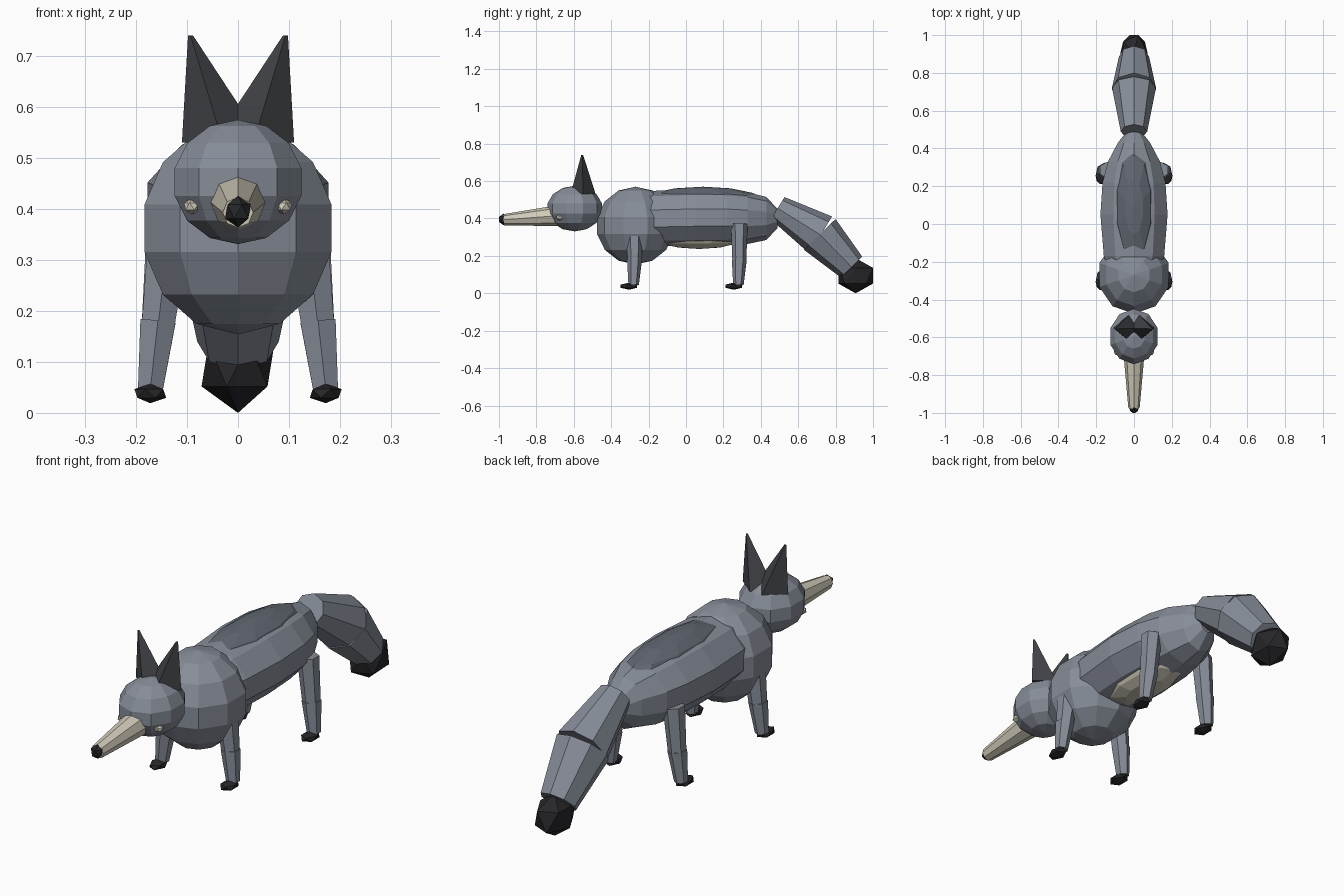
import bpy, bmesh
from math import sin, cos, pi
from mathutils import Vector, Matrix

if "Cube" in bpy.data.objects:
    bpy.data.objects.remove(bpy.data.objects["Cube"])


def mat(name, *rgb):
    m = bpy.data.materials.new(name)
    m.diffuse_color = (*rgb, 1)
    m.use_nodes = True
    m.node_tree.nodes["Principled BSDF"].inputs["Base Color"].default_value = m.diffuse_color
    return m


FUR = mat("fur", .24, .265, .315)
SADDLE = mat("saddle_fur", .12, .135, .165)
CREAM = mat("cream", .63, .59, .48)
DARK = mat("dark_ear", .05, .053, .06)
BLACK = mat("black", .02, .02, .023)


def finish(name, bm, m, mirror):
    bmesh.ops.remove_doubles(bm, verts=bm.verts, dist=1e-5)
    bmesh.ops.recalc_face_normals(bm, faces=bm.faces)
    me = bpy.data.meshes.new(name)
    bm.to_mesh(me)
    bm.free()
    me.materials.append(m)
    ob = bpy.data.objects.new(name, me)
    bpy.context.collection.objects.link(ob)
    if mirror:
        ob.modifiers.new("Mirror", 'MIRROR').use_mirror_merge = False


def loft(name, stations, axis, n, m, mirror=False):
    """Skin n-sided rings (centre, x radius, other radius) set square to axis."""
    bm = bmesh.new()
    a = Vector(axis).normalized()
    v = a.cross(Vector((1, 0, 0))).normalized()
    u = v.cross(a)
    rings = [[bm.verts.new(Vector(c) + u * ru * sin(2 * pi * i / n) + v * rv * cos(2 * pi * i / n))
              for i in range(n)] for c, ru, rv in stations]
    for p, q in zip(rings, rings[1:]):
        for i in range(n):
            j = (i + 1) % n
            bm.faces.new((p[i], p[j], q[j], q[i]))
    for k in (0, -1):
        if stations[k][1] > 0:
            bm.faces.new(rings[k])
    finish(name, bm, m, mirror)


def ball(name, c, r, m, axis=(0, 0, 1), n=10, rows=7):
    a = Vector(axis)
    length = abs(a.dot(Vector(r)))
    other = r[1] if a.z else r[2]
    st = [(Vector(c) - a * length * cos(pi * k / rows),
           r[0] * sin(pi * k / rows) if 0 < k < rows else 0,
           other * sin(pi * k / rows) if 0 < k < rows else 0) for k in range(rows + 1)]
    loft(name, st, axis, n, m)


def tube(name, p, q, r1, r2, n, m, mirror=False):
    loft(name, [(p, r1, r1), (q, r2, r2)], Vector(q) - Vector(p), n, m, mirror)


def gem(name, c, r, m, mirror=False):
    bm = bmesh.new()
    bmesh.ops.create_icosphere(bm, subdivisions=1, radius=1,
                               matrix=Matrix.Translation(c) @ Matrix.Diagonal((*r, 1)))
    finish(name, bm, m, mirror)


# Trunk
ball("chest", (0, -.27, .362), (.198, .21, .208), FUR)
loft("body", [((0, y, z), rx, rz) for y, z, rx, rz in
              ((-.3, .40, .12, .12), (-.17, .40, .168, .148), (.05, .405, .187, .15),
               (.22, .405, .175, .147), (.33, .402, .145, .138), (.43, .40, .09, .115),
               (.49, .40, .04, .05))], (0, 1, 0), 10, FUR)
ball("back_saddle", (0, .09, .48), (.115, .345, .09), SADDLE)
ball("belly", (0, .07, .315), (.115, .26, .078), CREAM)

# Head
ball("head", (0, -.595, .453), (.134, .15, .122), FUR)
tube("snout", (0, -.66, .417), (0, -.975, .393), .058, .03, 8, CREAM)
gem("nose", (0, -.975, .395), (.028, .029, .031), BLACK)
gem("eye", (.09, -.675, .405), (.018, .022, .016), CREAM, True)
loft("ear", [((.03, -.55, .53), .08, .067), ((.093, -.555, .74), .005, .005)],
     (0, 0, 1), 4, DARK, True)

# Legs
for end, y, top in (("front", -.275, .31), ("rear", .285, .37)):
    tube(end + "_upper_leg", (.14, y, top), (.157, y, .17), .045, .037, 6, FUR, True)
    tube(end + "_lower_leg", (.157, y, .18), (.172, y - .005, .045), .04, .028, 6, FUR, True)
    gem(end + "_paw", (.172, y - .03, .038), (.035, .052, .019), BLACK, True)

# Tail
tube("tail_base", (0, .49, .455), (0, .72, .312), .07, .116, 8, FUR)
tube("tail_middle", (0, .715, .315), (0, .885, .14), .118, .08, 8, FUR)
gem("tail_tip", (0, .907, .094), (.08, .109, .094), BLACK)
